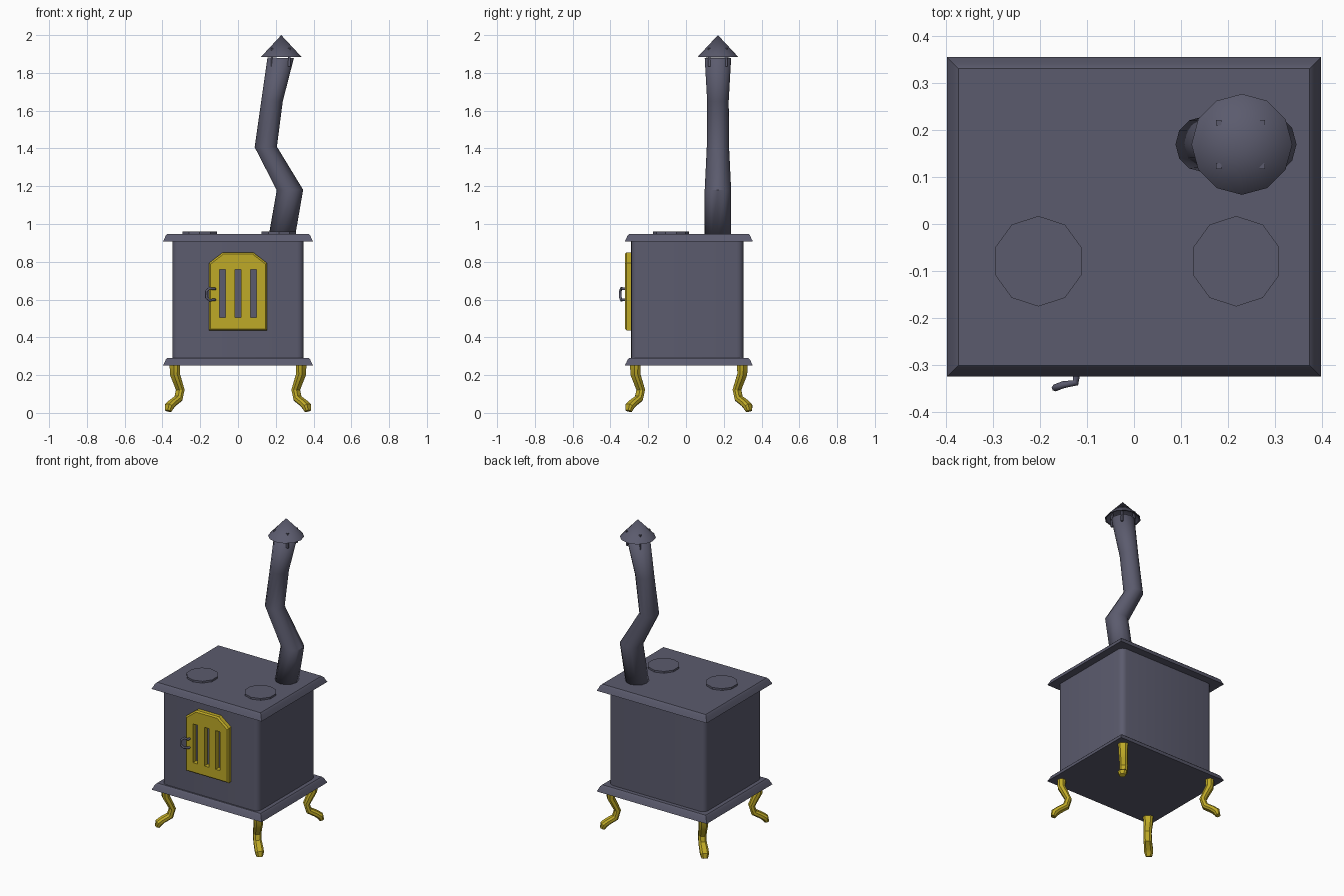
import bpy, bmesh, math
from mathutils import Vector

if "Cube" in bpy.data.objects:
    bpy.data.objects.remove(bpy.data.objects["Cube"])

CY = 0.015  # depth centre of the stove


def material(name, rgb):
    m = bpy.data.materials.new(name)
    m.diffuse_color = (*rgb, 1)
    m.use_nodes = True
    m.node_tree.nodes["Principled BSDF"].inputs["Base Color"].default_value = m.diffuse_color
    return m


IRON = material("dark iron", (0.105, 0.105, 0.155))
BRASS = material("brass yellow", (0.52, 0.40, 0.02))


def finish(name, bm, mat, smooth=40):
    bmesh.ops.recalc_face_normals(bm, faces=bm.faces)
    me = bpy.data.meshes.new(name)
    bm.to_mesh(me)
    bm.free()
    me.materials.append(mat)
    ob = bpy.data.objects.new(name, me)
    bpy.context.collection.objects.link(ob)
    bpy.ops.object.select_all(action='DESELECT')
    ob.select_set(True)
    bpy.context.view_layer.objects.active = ob
    bpy.ops.object.shade_smooth_by_angle(angle=math.radians(smooth))
    return ob


def loft(name, rings, mat, caps=True, smooth=40):
    """Skin a list of point rings into a tube."""
    bm = bmesh.new()
    vs = [[bm.verts.new(p) for p in r] for r in rings]
    n = len(vs[0])
    for a, b in zip(vs, vs[1:]):
        for i in range(n):
            j = (i + 1) % n
            bm.faces.new((a[i], a[j], b[j], b[i]))
    if caps:
        bm.faces.new(vs[0])
        bm.faces.new(vs[-1])
    return finish(name, bm, mat, smooth)


def circle(x, y, z, r, n, start=0.0):
    return [(x + r * math.cos(start + 2 * math.pi * i / n),
             y + r * math.sin(start + 2 * math.pi * i / n), z) for i in range(n)]


def rect(hx, hy, z):
    return [(sx * hx, CY + sy * hy, z) for sx, sy in ((-1, -1), (1, -1), (1, 1), (-1, 1))]


def rounded_rect(hx, hy, cy, r, z, seg=4):
    pts = []
    for k, (sx, sy) in enumerate(((1, 1), (-1, 1), (-1, -1), (1, -1))):
        for i in range(seg + 1):
            a = math.pi / 2 * (k + i / seg)
            pts.append((sx * (hx - r) + r * math.cos(a), cy + sy * (hy - r) + r * math.sin(a), z))
    return pts


# Firebox body with rounded upright corners
loft("firebox_body", [rounded_rect(0.348, 0.297, 0.007, 0.035, z) for z in (0.27, 0.925)], IRON)

# Moulded top and bottom plates
for name, z in (("top_plate", 0.907), ("bottom_plate", 0.25)):
    prof = ((0.0, 0.0), (0.008, 0.016), (0.003, 0.007), (0.014, 0.031), (0.024, 0.041))
    prof = sorted(prof, key=lambda p: p[1])
    loft(name, [rect(0.397 - d, 0.339 - d, z + h) for d, h in prof], IRON, smooth=35)

# Cooking rings
for name, x in (("left_hotplate", -0.203), ("right_hotplate", 0.217)):
    loft(name, [circle(x, -0.079, z, 0.096, 10, math.pi / 2) for z in (0.94, 0.96)], IRON, smooth=30)

# Crooked stove pipe, open at the top
PY = 0.169
path = ((0.233, 0.94, 0.064), (0.275, 1.18, 0.064), (0.147, 1.408, 0.053),
        (0.180, 1.65, 0.051), (0.226, 1.88, 0.064))
pipe = loft("stove_pipe", [circle(x, PY, z, r, 12) for x, z, r in path], IRON, caps=False)
mod = pipe.modifiers.new("wall", 'SOLIDIFY')
mod.thickness = 0.006
mod.offset = -1

# Conical rain cap, hollow underneath
CX = 0.229
bm = bmesh.new()
rim = [bm.verts.new(p) for p in circle(CX, PY, 1.885, 0.107, 12)]
inner = [bm.verts.new(p) for p in circle(CX, PY, 1.885, 0.099, 12)]
tip, low = bm.verts.new((CX, PY, 2.0)), bm.verts.new((CX, PY, 1.985))
for i in range(12):
    j = (i + 1) % 12
    bm.faces.new((rim[i], rim[j], tip))
    bm.faces.new((inner[j], inner[i], low))
    bm.faces.new((rim[j], rim[i], inner[i], inner[j]))
finish("rain_cap", bm, IRON)


def box(bm, lo, hi):
    vs = bmesh.ops.create_cube(bm, size=1)["verts"]
    for v in vs:
        v.co = [(l + h) / 2 + c * (h - l) for l, h, c in zip(lo, hi, v.co)]


# Small brackets holding the cap
bm = bmesh.new()
for sx in (-1, 1):
    for sy in (-1, 1):
        x, y = CX - 0.003 + sx * 0.046, PY + sy * 0.046
        box(bm, (x - 0.006, y - 0.006, 1.835), (x + 0.006, y + 0.006, 1.932))
finish("cap_brackets", bm, IRON)

# Door: arched panel with three through slots
outline = ((-0.154, 0.437), (0.154, 0.437), (0.154, 0.793), (0.08, 0.85), (-0.08, 0.85), (-0.154, 0.793))


def door_ring(y, inset):
    cz = 0.645
    return [(x * (1 - inset / 0.154), y, cz + (z - cz) * (1 - inset / 0.2)) for x, z in outline]


door = loft("fire_door", [door_ring(-0.285, 0), door_ring(-0.315, 0), door_ring(-0.324, 0.008)],
            BRASS, smooth=20)
bm = bmesh.new()
for x in (-0.083, 0.0, 0.081):
    box(bm, (x - 0.016, -0.4, 0.506), (x + 0.016, -0.2, 0.759))
cutter = finish("slot_cutter", bm, BRASS)
cutter.hide_render = True
mod = door.modifiers.new("slots", 'BOOLEAN')
mod.operation = 'DIFFERENCE'
mod.object = cutter
mod.solver = 'EXACT'
bpy.context.view_layer.objects.active = door
bpy.ops.object.modifier_apply(modifier="slots")
bpy.data.objects.remove(cutter)

# Door handle: small bent bar
half = [(-0.122, -0.318, 0.656), (-0.124, -0.337, 0.656), (-0.150, -0.341, 0.660), (-0.168, -0.348, 0.645)]
pts = half + [(x, y, 1.256 - z) for x, y, z in reversed(half)]
cu = bpy.data.curves.new("door_handle", 'CURVE')
cu.dimensions = '3D'
cu.bevel_depth = 0.0075
cu.bevel_resolution = 1
cu.use_fill_caps = True
sp = cu.splines.new('POLY')
sp.points.add(len(pts) - 1)
for p, c in zip(sp.points, pts):
    p.co = (*c, 1)
cu.materials.append(IRON)
bpy.context.collection.objects.link(bpy.data.objects.new("door_handle", cu))

# Curved legs set on the diagonals: outward offset, height, half width, half thickness
LEG = ((0.0, 0.255, 0.029, 0.024), (0.0, 0.205, 0.027, 0.022), (-0.020, 0.165, 0.025, 0.020),
       (-0.040, 0.122, 0.024, 0.019), (-0.026, 0.076, 0.024, 0.019), (0.018, 0.052, 0.026, 0.018),
       (0.042, 0.034, 0.026, 0.020), (0.050, 0.010, 0.018, 0.014))
for sx, side in ((-1, "left"), (1, "right")):
    for sy, end in ((-1, "front"), (1, "back")):
        out = Vector((sx, sy, 0)).normalized()
        across = Vector((-out.y, out.x, 0))
        base = Vector((sx * 0.334, CY + sy * 0.283, 0))
        rings = []
        for i, (o, z, w, t) in enumerate(LEG):
            a, b = LEG[max(i - 1, 0)], LEG[min(i + 1, len(LEG) - 1)]
            tan = Vector((b[0] - a[0], b[1] - a[1])).normalized()
            nrm = out * -tan.y + Vector((0, 0, tan.x))
            c = base + out * o + Vector((0, 0, z))
            ring = [c + across * (w * u) + nrm * (t * v) for u, v in
                    ((1, .45), (.55, 1), (-.55, 1), (-1, .45), (-1, -.45), (-.55, -1), (.55, -1), (1, -.45))]
            for p in ring:
                p.z = max(p.z, 0.0)
            rings.append(ring)
        loft(f"{end}_{side}_leg", rings, BRASS, smooth=30)
